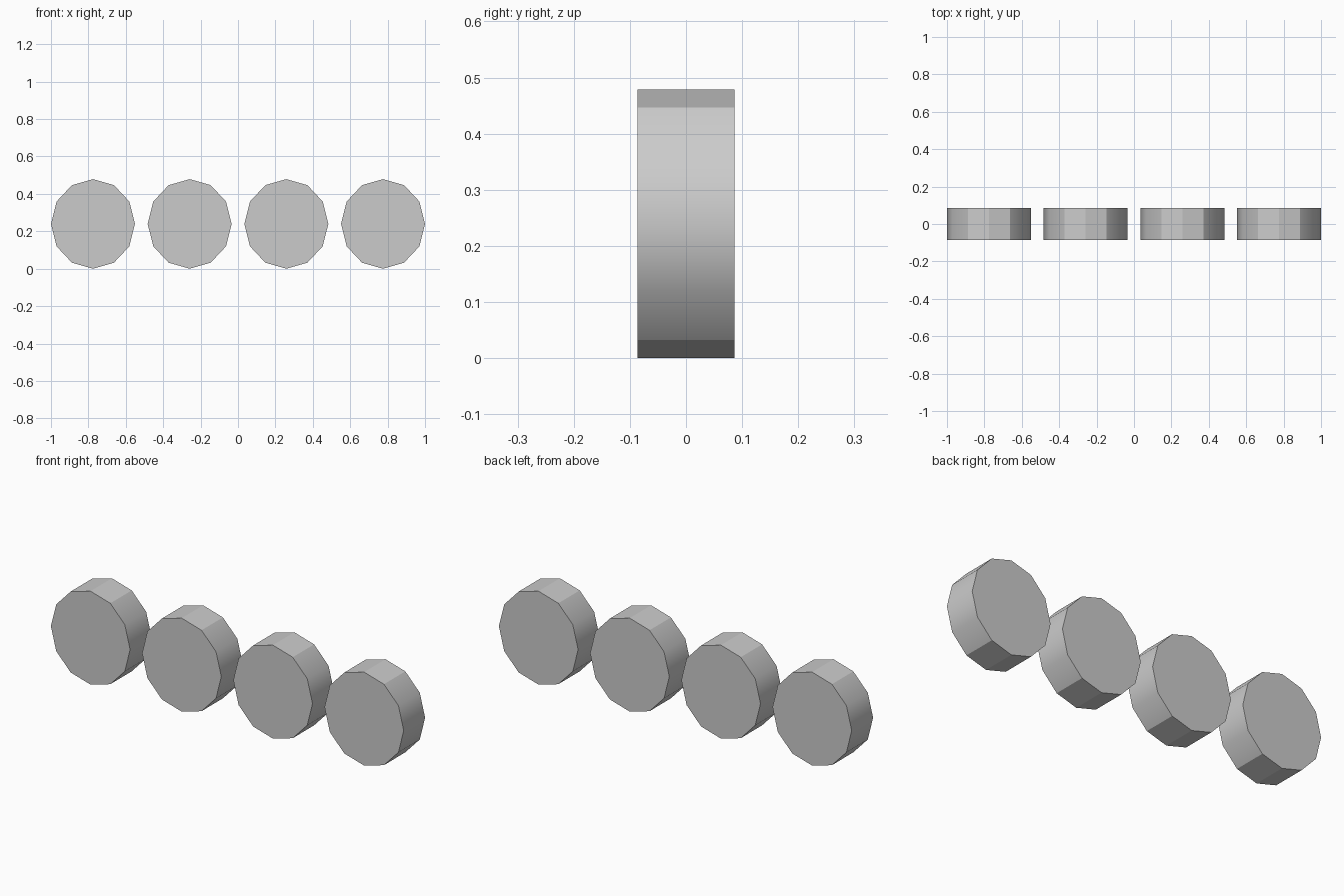
import bpy
from math import pi, radians

if "Cube" in bpy.data.objects:
    bpy.data.objects.remove(bpy.data.objects["Cube"])

RX, RZ, HALF_DEPTH = 0.2245, 0.2394, 0.0865
SPACING = 0.517


def disc(name, x):
    # 12-sided disc lying along y, slightly taller than wide
    bpy.ops.mesh.primitive_cylinder_add(vertices=12, radius=1, depth=2,
                                        location=(x, 0, RZ), rotation=(pi / 2, 0, 0))
    ob = bpy.context.object
    ob.name = name
    ob.scale = (RX, RZ, HALF_DEPTH)
    bpy.ops.object.transform_apply(location=False, rotation=True, scale=True)
    bpy.ops.object.shade_smooth_by_angle(angle=radians(30))


# Row of four discs
for i in range(4):
    disc(f"disc_{i + 1}", (i - 1.5) * SPACING)
